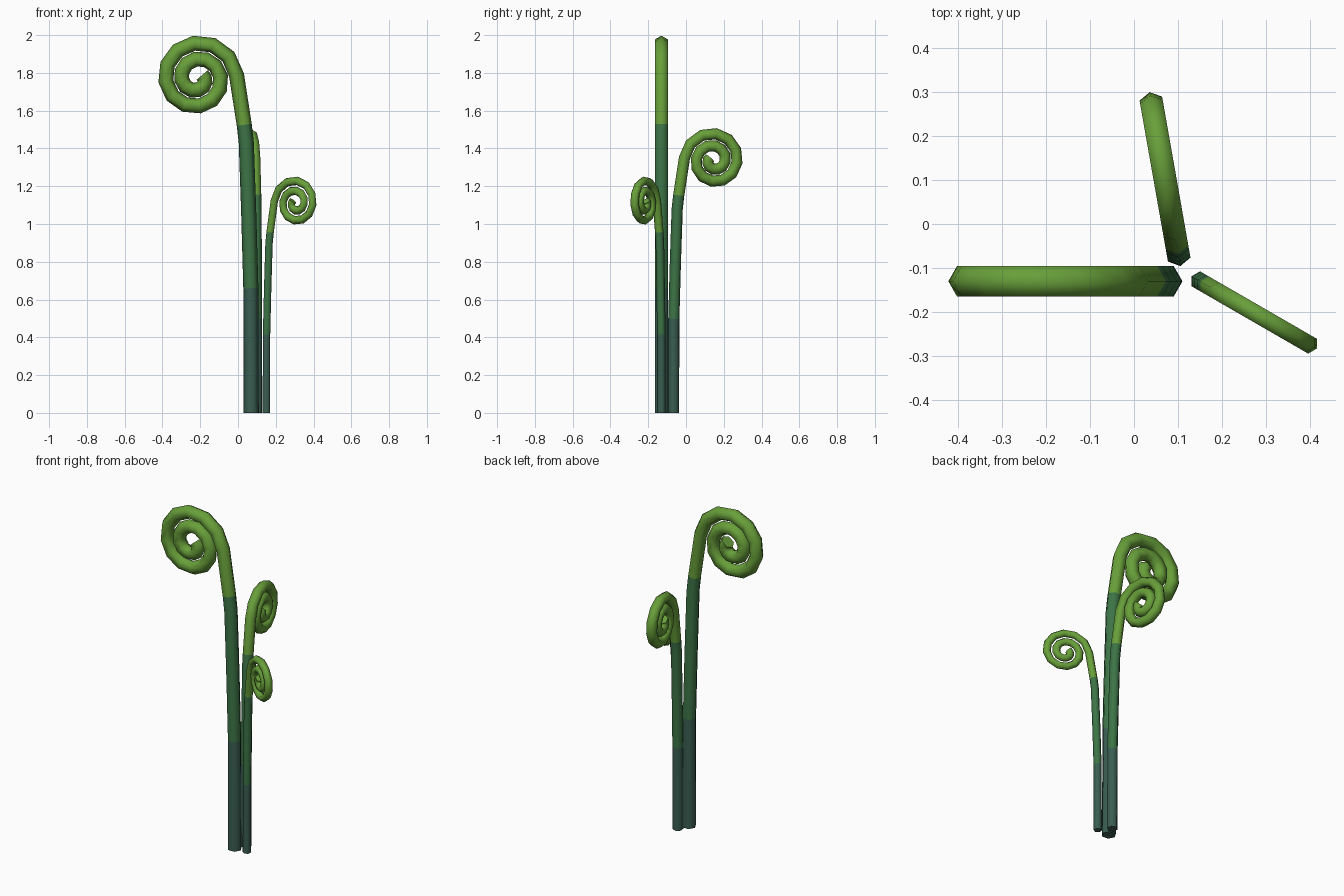
import bpy, bmesh, math
from mathutils import Vector

if "Cube" in bpy.data.objects:
    bpy.data.objects.remove(bpy.data.objects["Cube"])


def material(name, rgb):
    m = bpy.data.materials.new(name)
    m.diffuse_color = (*rgb, 1)
    m.use_nodes = True
    m.node_tree.nodes["Principled BSDF"].inputs["Base Color"].default_value = m.diffuse_color
    return m


MATS = [material("base teal green", (0.042, 0.112, 0.082)),
        material("stem green", (0.046, 0.175, 0.062)),
        material("coil light green", (0.138, 0.347, 0.042))]

# Centreline (sideways offset, height): slightly leaning stem, then a spiral
path = [(0, 0), (0.002, 0.66), (0.013, 1.05), (0.026, 1.43), (0.037, 1.525)]
CX, CZ, R0, PITCH = 0.286, 1.77, 0.209, 0.085
for k in range(26):
    a = math.radians(5 + 30 * k)
    r = R0 - PITCH * k / 12
    path.append((CX - r * math.cos(a), CZ + r * math.sin(a)))


def frond(name, base, heading, scale, radius):
    """Hexagonal tube swept along the path in an upright plane."""
    h = math.radians(heading)
    along = Vector((math.cos(h), math.sin(h), 0))
    side = Vector((-math.sin(h), math.cos(h), 0))
    up = Vector((0, 0, 1))
    pts = [Vector((*base, 0)) + along * (u * scale) + up * (z * scale) for u, z in path]
    bm = bmesh.new()
    rings = []
    for i, p in enumerate(pts):
        t = (pts[min(i + 1, len(pts) - 1)] - pts[max(i - 1, 0)]).normalized()
        if i == 0:
            t = up
        n = side.cross(t)
        rings.append([bm.verts.new(p + radius * (n * math.cos(j * math.pi / 3)
                                                 + side * math.sin(j * math.pi / 3)))
                      for j in range(6)])
    # Tube walls, coloured by position along the stalk
    for i in range(len(rings) - 1):
        for j in range(6):
            k = (j + 1) % 6
            f = bm.faces.new((rings[i][j], rings[i][k], rings[i + 1][k], rings[i + 1][j]))
            f.material_index = 0 if i < 1 else 1 if i < 4 else 2
            f.smooth = True
    # End caps
    bm.faces.new(rings[0][::-1])
    bm.faces.new(rings[-1]).material_index = 2
    bmesh.ops.recalc_face_normals(bm, faces=bm.faces)
    me = bpy.data.meshes.new(name)
    bm.to_mesh(me)
    bm.free()
    for m in MATS:
        me.materials.append(m)
    ob = bpy.data.objects.new(name, me)
    bpy.context.collection.objects.link(ob)


frond("tall_frond", (0.07, -0.13), 180, 1.0, 0.04)
frond("middle_frond", (0.10, -0.066), 100, 0.755, 0.03)
frond("short_frond", (0.15, -0.13), -30, 0.6275, 0.0225)
